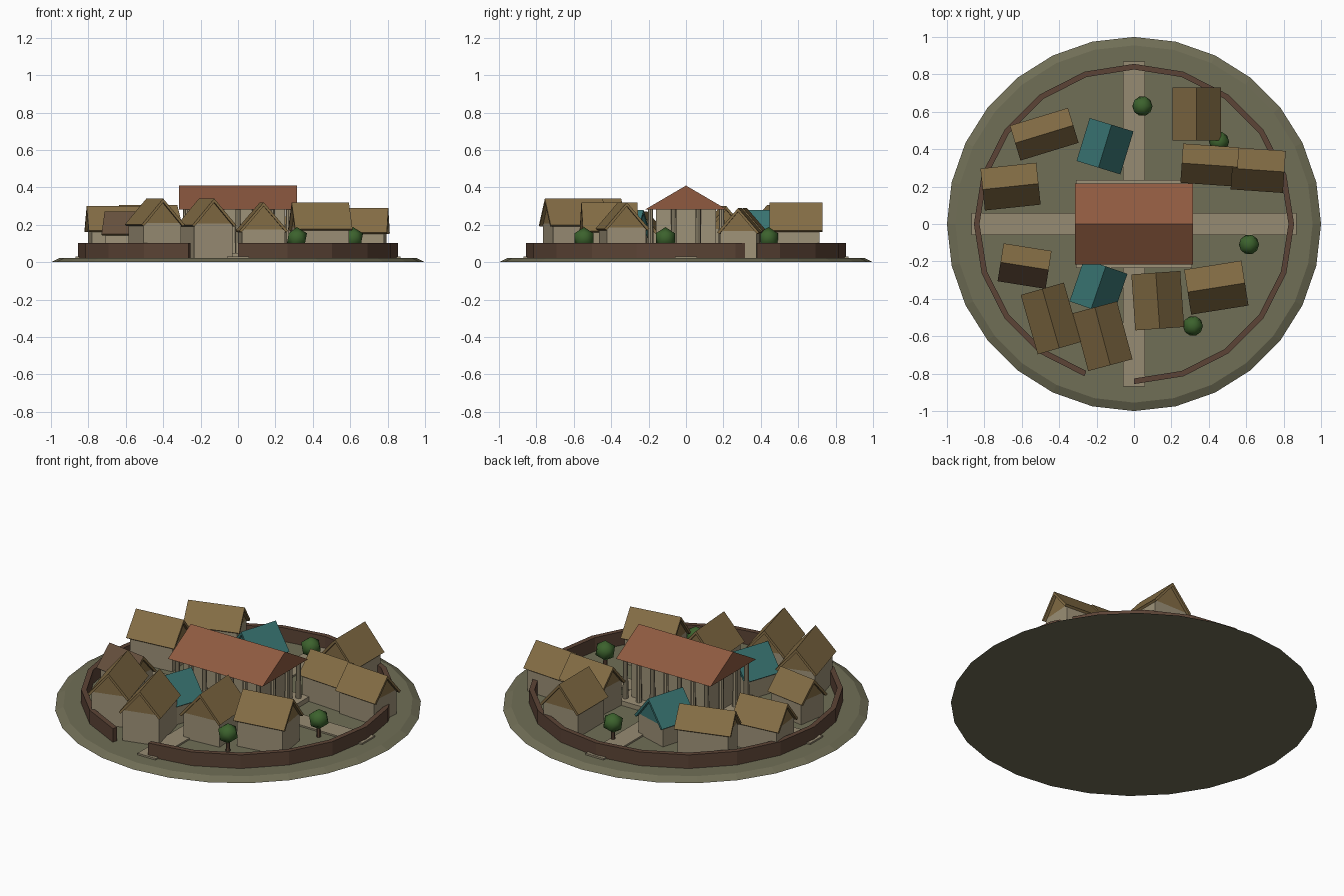
import bpy, bmesh, math
from mathutils import Matrix, Vector

cube = bpy.data.objects.get("Cube")
if cube:
    bpy.data.objects.remove(cube, do_unlink=True)


def material(name, *rgb):
    lin = [((c / 255 + 0.055) / 1.055) ** 2.4 for c in rgb] + [1.0]
    m = bpy.data.materials.new(name)
    m.use_nodes = True
    m.diffuse_color = lin
    bsdf = m.node_tree.nodes["Principled BSDF"]
    bsdf.inputs["Base Color"].default_value = lin
    bsdf.inputs["Roughness"].default_value = 0.9
    return m


GROUND = material("ground green", 112, 110, 86)
PATH = material("path sand", 150, 139, 114)
PLASTER = material("plaster", 158, 146, 120)
WOOD = material("palisade wood", 92, 68, 54)
STRAW = material("straw", 132, 109, 69)
BROWN = material("brown shingle", 102, 80, 61)
TILE = material("terracotta", 142, 90, 64)
TEAL = material("teal shingle", 56, 115, 113)
LEAF = material("leaf green", 60, 98, 45)


def add(name, bm, mats, matrix=Matrix()):
    bmesh.ops.recalc_face_normals(bm, faces=bm.faces)
    me = bpy.data.meshes.new(name)
    bm.to_mesh(me)
    bm.free()
    for m in mats:
        me.materials.append(m)
    ob = bpy.data.objects.new(name, me)
    ob.matrix_world = matrix
    bpy.context.collection.objects.link(ob)
    return ob


def box(name, size, z0, z1, mat, matrix=Matrix()):
    bm = bmesh.new()
    bmesh.ops.create_cube(bm, size=1)
    bmesh.ops.transform(bm, verts=bm.verts, matrix=Matrix.Translation((0, 0, (z0 + z1) / 2))
                        @ Matrix.Diagonal((size[0], size[1], z1 - z0, 1)))
    return add(name, bm, [mat], matrix)


def cone(name, r1, r2, z0, z1, sides, mat, x=0, y=0):
    bm = bmesh.new()
    bmesh.ops.create_cone(bm, cap_ends=True, segments=sides, radius1=r1, radius2=r2, depth=z1 - z0)
    return add(name, bm, [mat], Matrix.Translation((x, y, (z0 + z1) / 2)))


def prism(name, profile, length, mats, matrix=Matrix()):
    """Extrude a (y, z) profile along x, centred."""
    bm = bmesh.new()
    face = bm.faces.new([bm.verts.new((-length / 2, y, z)) for y, z in profile])
    out = bmesh.ops.extrude_face_region(bm, geom=[face])
    moved = [v for v in out["geom"] if isinstance(v, bmesh.types.BMVert)]
    bmesh.ops.translate(bm, verts=moved, vec=(length, 0, 0))
    return add(name, bm, mats, matrix)


# Ground disc and crossing paths
cone("ground", 1, 0.955, 0, 0.022, 28, GROUND)
box("path_north_south", (0.12, 1.74), 0.015, 0.032, PATH)
box("path_east_west", (1.74, 0.12), 0.015, 0.031, PATH)

# Palisade ring with one open segment at the front
bm = bmesh.new()
rings = []
for i in range(20):
    a = math.radians(-90 + 18 * i)
    d = Vector((math.cos(a), math.sin(a), 0))
    rings.append([bm.verts.new(d * r + Vector((0, 0, z)))
                  for r, z in ((0.826, 0.015), (0.856, 0.015), (0.856, 0.104), (0.826, 0.104))])
for a, b in zip(rings, rings[1:]):
    for k in range(4):
        n = (k + 1) % 4
        bm.faces.new((a[k], a[n], b[n], b[k]))
bm.faces.new(rings[0])
bm.faces.new(rings[-1])
add("palisade", bm, [WOOD])

# Great hall: platform, core, colonnade and roof
box("hall_platform", (0.62, 0.47), 0.015, 0.05, PLASTER)
box("hall_walls", (0.5, 0.32), 0.05, 0.285, PLASTER)
columns = [(-0.27 + 0.09 * i, s * 0.19) for i in range(7) for s in (-1, 1)]
columns += [(s * 0.28, y) for s in (-1, 1) for y in (-0.065, 0.065)]
for x, y in columns:
    cone("hall_column", 0.016, 0.014, 0.05, 0.287, 8, PLASTER, x, y)
prism("hall_roof", [(-0.217, 0.283), (0.217, 0.283), (0, 0.41)], 0.63, [TILE])


def house(name, x, y, turn, length, width, ridge, roof=STRAW):
    """Plastered walls, filled gable and a thick overhanging roof; ridge on local x."""
    m = Matrix.Translation((x, y, 0)) @ Matrix.Rotation(math.radians(turn), 4, 'Z')
    h, eave, t = width / 2, ridge - 0.58 * width, 0.02
    inner = h - 0.016
    box(name + "_walls", (length - 0.035, 2 * inner), 0.015, eave + 0.008, PLASTER, m)
    prism(name + "_gable", [(-inner, eave + 0.008), (inner, eave + 0.008), (0, ridge - 0.012)],
          length - 0.035, [roof], m)
    return prism(name + "_roof", [(-h, eave), (0, ridge), (h, eave), (h - 0.012, eave - 0.008),
                                  (0, ridge - t), (0.012 - h, eave - 0.008)], length, [roof, BROWN], m)


# Houses with the ridge running mostly east to west
house("northwest_house", -0.48, 0.48, 17, 0.325, 0.195, 0.305)
house("west_house", -0.66, 0.2, 6, 0.30, 0.225, 0.30)
house("southeast_house", 0.44, -0.34, 9, 0.31, 0.243, 0.32)
house("east_inner_house", 0.405, 0.315, -4, 0.30, 0.21, 0.29)
house("east_outer_house", 0.664, 0.288, -4, 0.28, 0.225, 0.29)
shed = house("southwest_shed", -0.585, -0.225, -9, 0.26, 0.205, 0.27)
for f in shed.data.polygons:
    if f.normal.y < -0.3 and f.normal.z > 0.1:
        f.material_index = 1

# Houses with the ridge running mostly north to south
house("northeast_house", 0.335, 0.588, 90, 0.285, 0.26, 0.32)
house("south_house", 0.127, -0.41, 94, 0.30, 0.262, 0.32)
house("gate_house", -0.168, -0.6, 105, 0.32, 0.245, 0.34)
house("southwest_house", -0.445, -0.505, 106, 0.33, 0.24, 0.34)
house("north_teal_house", -0.155, 0.416, 73, 0.24, 0.245, 0.28, TEAL)
house("south_teal_house", -0.19, -0.34, 71, 0.24, 0.245, 0.28, TEAL)

# Trees
for x, y in ((0.045, 0.63), (0.615, -0.11), (0.315, -0.545), (0.455, 0.44)):
    cone("tree_trunk", 0.013, 0.01, 0.015, 0.095, 6, WOOD, x, y)
    bm = bmesh.new()
    bmesh.ops.create_icosphere(bm, subdivisions=1, radius=0.06)
    for f in bm.faces:
        f.smooth = True
    add("tree_crown", bm, [LEAF], Matrix.Translation((x, y, 0.128)))
